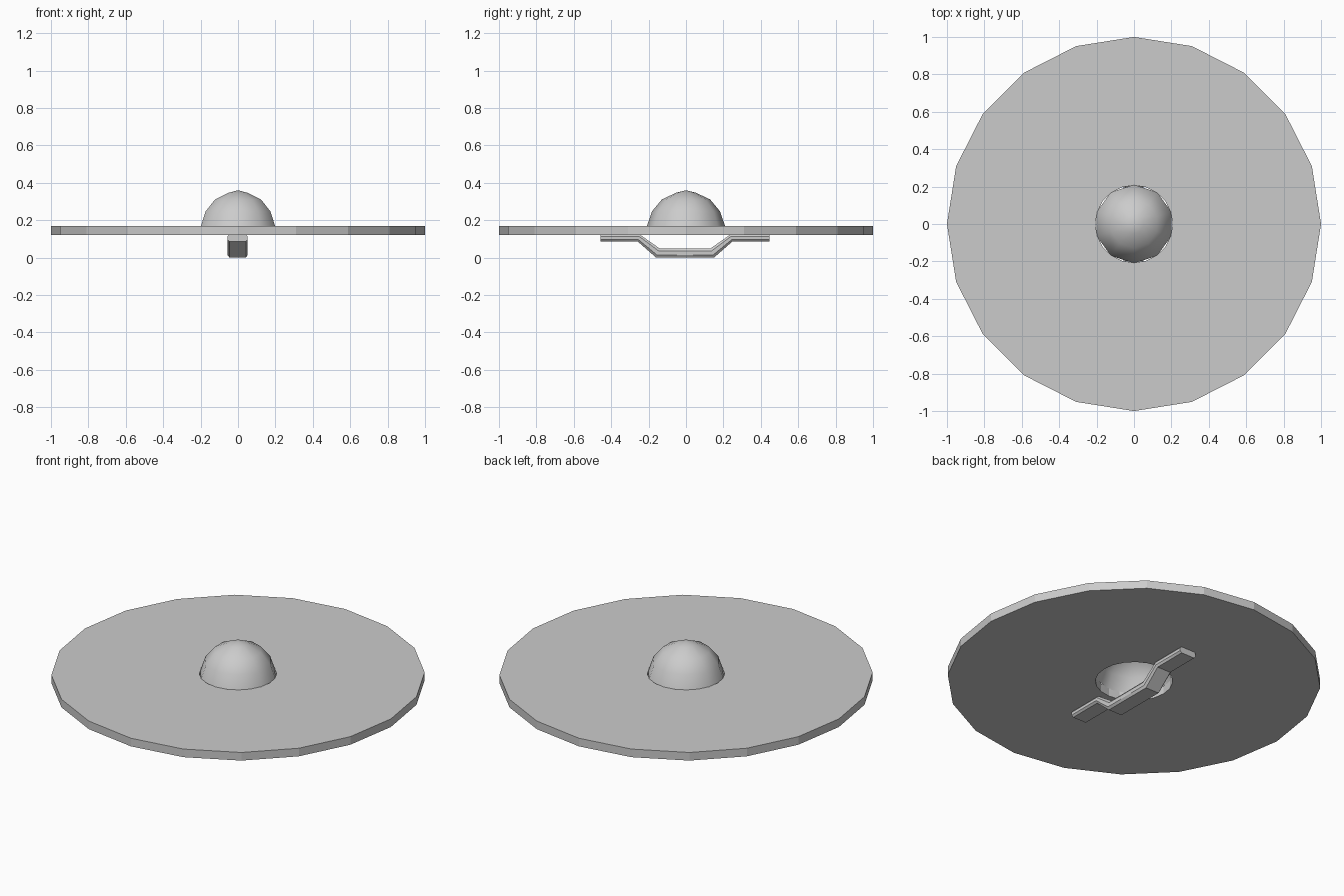
import bpy
import bmesh
from math import sin, cos, tau, radians

if "Cube" in bpy.data.objects:
    bpy.data.objects.remove(bpy.data.objects["Cube"])


def finish(name, bm, smooth=None):
    bmesh.ops.remove_doubles(bm, verts=bm.verts, dist=1e-5)
    mesh = bpy.data.meshes.new(name)
    bm.to_mesh(mesh)
    bm.free()
    obj = bpy.data.objects.new(name, mesh)
    bpy.context.collection.objects.link(obj)
    if smooth:
        bpy.ops.object.select_all(action='DESELECT')
        obj.select_set(True)
        bpy.context.view_layer.objects.active = obj
        bpy.ops.object.shade_smooth_by_angle(angle=radians(smooth))
    return obj


def bridge(bm, a, b):
    n = len(a)
    for i in range(n):
        j = (i + 1) % n
        bm.faces.new((a[i], a[j], b[j], b[i]))


def lathe(name, profile, sides, start=0.0, closed=False, smooth=None):
    bm = bmesh.new()
    rings = [[bm.verts.new((r * cos(start + tau * i / sides),
                            r * sin(start + tau * i / sides), z))
              for i in range(sides)] for r, z in profile]
    for k in range(len(rings) - (0 if closed else 1)):
        bridge(bm, rings[k], rings[(k + 1) % len(rings)])
    if closed:
        bmesh.ops.recalc_face_normals(bm, faces=bm.faces)
    return finish(name, bm, smooth)


# Board: 20-sided plate with a round opening behind the boss
lathe("shield_board", [(0.207, 0.122), (1, 0.122), (1, 0.17), (0.207, 0.17)],
      20, closed=True)

# Boss: hollow ten-sided dome, with a pole at the top
dome = [(0.21, 0.165), (0.182, 0.247), (0.129, 0.311), (0.052, 0.347), (0, 0.36)]
lathe("shield_boss", dome, 10, start=tau / 4, smooth=40)

# Grip: flattened bar bent away from the board over the opening
# stations: bottom y, bottom z, top y, top z
half = [(-0.452, 0.085, -0.452, 0.124), (-0.252, 0.085, -0.243, 0.124),
        (-0.155, 0.0, -0.135, 0.048)]
stations = half + [(-a, b, -c, d) for a, b, c, d in reversed(half)]
section = [(-0.044, 0), (0.044, 0), (0.054, 0.28), (0.054, 0.72),
           (0.044, 1), (-0.044, 1), (-0.054, 0.72), (-0.054, 0.28)]
bm = bmesh.new()
rings = [[bm.verts.new((x - 0.002, yb + (yt - yb) * t - 0.005, zb + (zt - zb) * t))
          for x, t in section] for yb, zb, yt, zt in stations]
for a, b in zip(rings, rings[1:]):
    bridge(bm, a, b)
bm.faces.new(rings[0])
bm.faces.new(rings[-1])
bmesh.ops.recalc_face_normals(bm, faces=bm.faces)
finish("hand_grip", bm, smooth=35)
